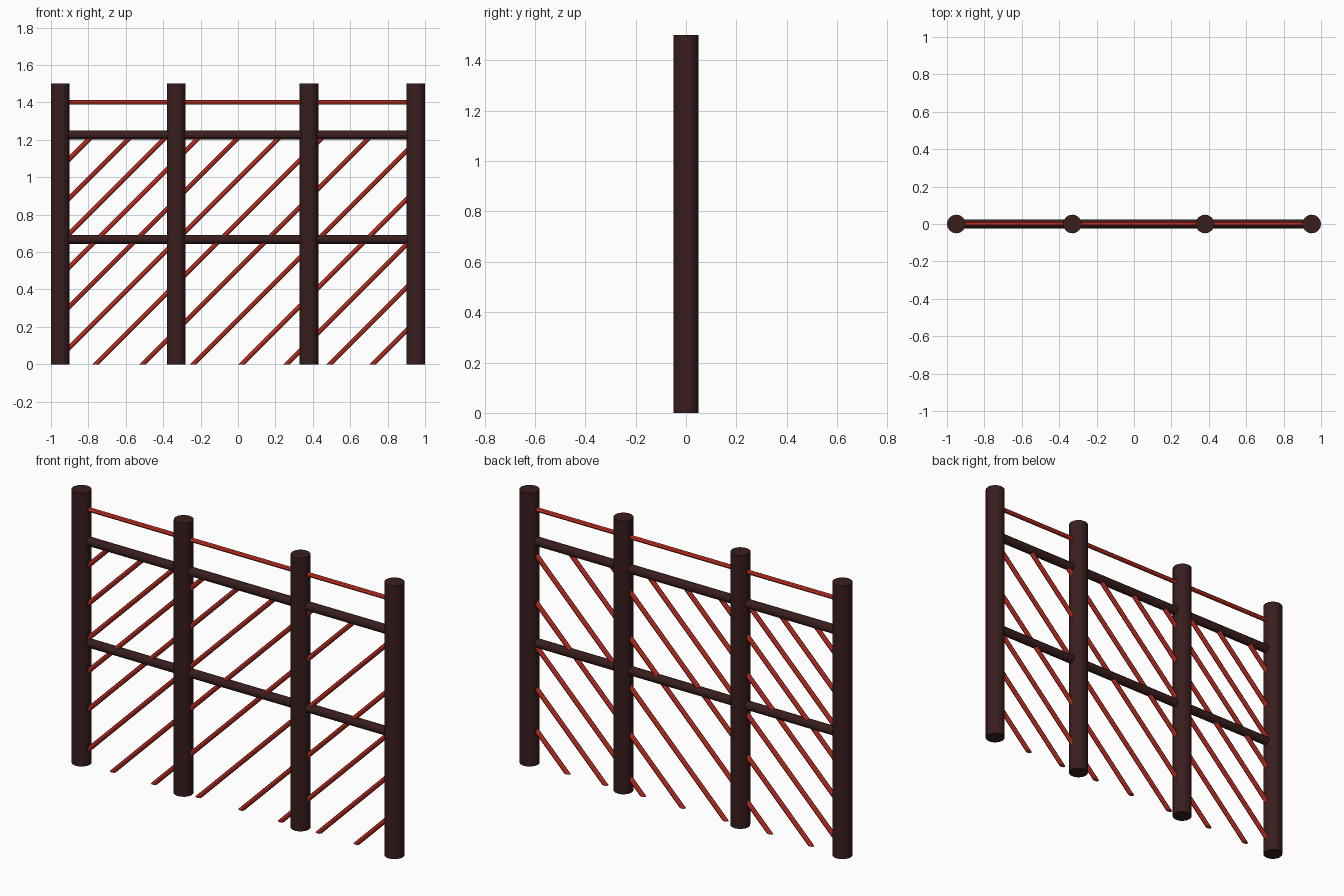
import bpy, bmesh
from mathutils import Vector

if "Cube" in bpy.data.objects:
    bpy.data.objects.remove(bpy.data.objects["Cube"])


def material(name, rgb):
    m = bpy.data.materials.new(name)
    m.diffuse_color = (*rgb, 1)
    m.use_nodes = True
    m.node_tree.nodes["Principled BSDF"].inputs["Base Color"].default_value = m.diffuse_color
    return m


wood = material("dark brown wood", (0.041, 0.0125, 0.0125))
red = material("red metal", (0.68, 0.038, 0.021))


def rod(name, a, b, radius, sides, mat, ground_cut=False):
    """Capped cylinder between two points, optionally trimmed flat at z = 0."""
    a, b = Vector(a), Vector(b)
    d = b - a
    bm = bmesh.new()
    bmesh.ops.create_cone(bm, cap_ends=True, segments=sides, radius1=radius,
                          radius2=radius, depth=d.length)
    rot = d.to_track_quat('Z', 'Y')
    for v in bm.verts:
        v.co = rot @ v.co + (a + b) / 2
    if ground_cut:
        geom = bm.verts[:] + bm.edges[:] + bm.faces[:]
        cut = bmesh.ops.bisect_plane(bm, geom=geom, plane_co=(0, 0, 0),
                                     plane_no=(0, 0, -1), clear_outer=True)
        edges = [e for e in cut["geom_cut"] if isinstance(e, bmesh.types.BMEdge)]
        bmesh.ops.contextual_create(bm, geom=edges)
    mesh = bpy.data.meshes.new(name)
    bm.to_mesh(mesh)
    bm.free()
    mesh.materials.append(mat)
    ob = bpy.data.objects.new(name, mesh)
    bpy.context.collection.objects.link(ob)
    return ob


# Upright posts
for x in (-0.95, -0.33, 0.38, 0.95):
    rod("post", (x, 0, 0), (x, 0, 1.5), 0.05, 16, wood)

# Horizontal rails and the thin top bar
for z in (0.668, 1.226):
    rod("rail", (-0.95, 0, z), (0.95, 0, z), 0.024, 12, wood)
rod("top_bar", (-0.95, 0, 1.4), (0.95, 0, 1.4), 0.012, 8, red)

# 45 degree bars, each along z = x + c, kept between the end posts and upper rail
for c in (-0.72, -0.49, -0.26, -0.02, 0.24, 0.51, 0.76, 0.99, 1.21, 1.42,
          1.60, 1.79, 2.0):
    x0 = max(-0.95, -c - 0.03)
    x1 = min(0.95, 1.22 - c)
    rod("diagonal_bar", (x0, 0, x0 + c), (x1, 0, x1 + c), 0.0125, 8, red,
        ground_cut=x0 + c < 0)
